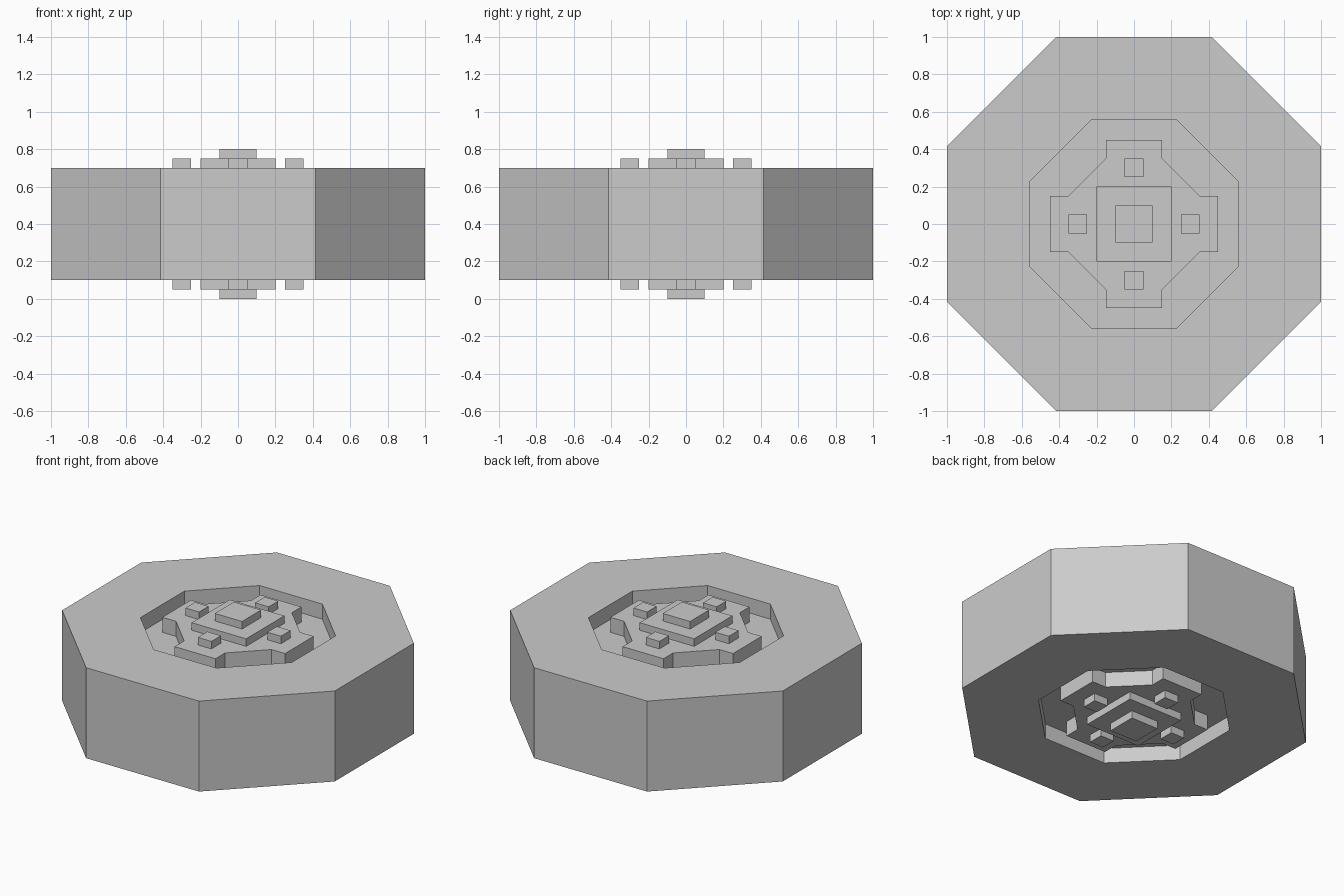
import bpy, bmesh, math

if "Cube" in bpy.data.objects:
    bpy.data.objects.remove(bpy.data.objects["Cube"])

MID = 0.4  # height of the wheel's mirror plane


def add_object(name, bm, mirrored):
    bmesh.ops.recalc_face_normals(bm, faces=bm.faces)
    mesh = bpy.data.meshes.new(name)
    bm.to_mesh(mesh)
    bm.free()
    obj = bpy.data.objects.new(name, mesh)
    bpy.context.collection.objects.link(obj)
    obj.location.z = MID
    if mirrored:
        mod = obj.modifiers.new("both_sides", 'MIRROR')
        mod.use_axis = (False, False, True)
    return obj


def loft(name, rings, mirrored=False, cap_start=True):
    """Skin a list of (outline, z) rings; z is relative to the mirror plane."""
    bm = bmesh.new()
    loops = [[bm.verts.new((x, y, z)) for x, y in pts] for pts, z in rings]
    n = len(loops[0])
    for a, b in zip(loops, loops[1:]):
        for i in range(n):
            j = (i + 1) % n
            bm.faces.new((a[i], a[j], b[j], b[i]))
    bm.faces.new(loops[-1])
    if cap_start:
        bm.faces.new(loops[0][::-1])
    return add_object(name, bm, mirrored)


def octagon(apothem):
    r = apothem / math.cos(math.pi / 8)
    return [(r * math.cos(math.radians(22.5 + 45 * i)),
             r * math.sin(math.radians(22.5 + 45 * i))) for i in range(8)]


def square(h, cx=0, cy=0):
    return [(cx + h, cy + h), (cx - h, cy + h), (cx - h, cy - h), (cx + h, cy - h)]


def raised(name, pts, z0, z1):
    # Raised detail repeated on both faces of the wheel
    return loft(name, [(pts, z0), (pts, z1)], mirrored=True, cap_start=False)


# Octagonal tyre with a recess in each face
outer, inner = octagon(1.0), octagon(0.555)
loft("tyre", [(inner, -0.2), (inner, -0.3), (outer, -0.3),
              (outer, 0.3), (inner, 0.3), (inner, 0.2)])

# Cross-shaped hub, one quarter turned four times
quarter = [(0.45, -0.15), (0.45, 0.15), (0.35, 0.15), (0.15, 0.35)]
cross = []
for k in range(4):
    for x, y in quarter:
        for _ in range(k):
            x, y = -y, x
        cross.append((x, y))
raised("hub_cross", cross, 0.2, 0.3)

# Stepped centre cap
raised("hub_plate", square(0.2), 0.3, 0.35)
raised("hub_cap", square(0.1), 0.35, 0.4)

# Four wheel nuts
for k, (cx, cy) in enumerate([(0.3, 0), (0, 0.3), (-0.3, 0), (0, -0.3)]):
    raised(f"wheel_nut_{k + 1}", square(0.05, cx, cy), 0.3, 0.35)
